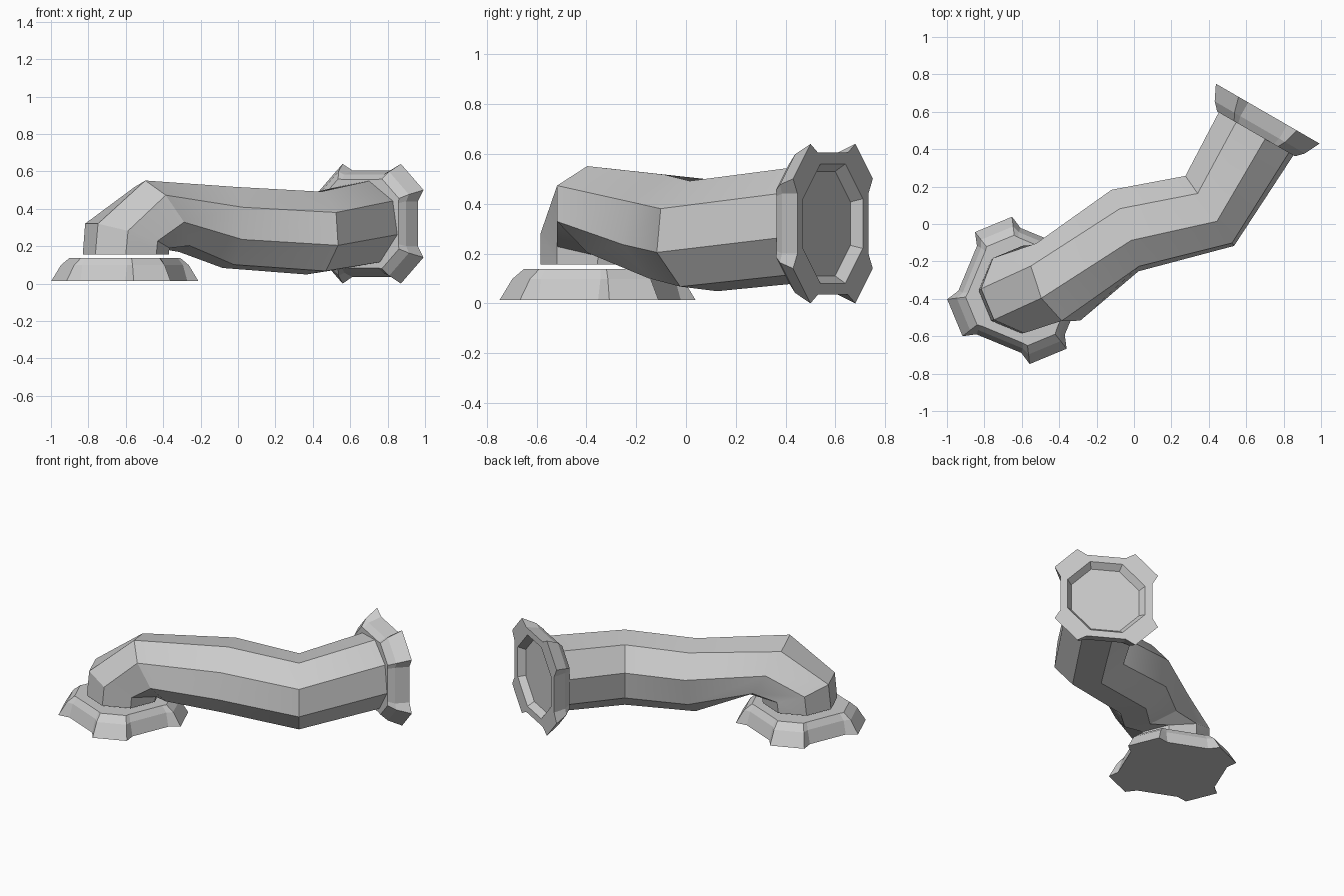
import bpy, bmesh
from math import sin, cos, radians
from mathutils import Vector

if "Cube" in bpy.data.objects:
    bpy.data.objects.remove(bpy.data.objects["Cube"])


def loft(name, rings, cap_start=True, cap_end=True):
    """Skin a list of equal-length point rings and cap the ends."""
    bm = bmesh.new()
    vs = [[bm.verts.new(p) for p in ring] for ring in rings]
    n = len(vs[0])
    for a, b in zip(vs, vs[1:]):
        for i in range(n):
            j = (i + 1) % n
            bm.faces.new((a[i], a[j], b[j], b[i]))
    if cap_start:
        bm.faces.new(vs[0][::-1])
    if cap_end:
        bm.faces.new(vs[-1])
    bmesh.ops.remove_doubles(bm, verts=bm.verts, dist=0.0005)
    bmesh.ops.recalc_face_normals(bm, faces=bm.faces)
    me = bpy.data.meshes.new(name)
    bm.to_mesh(me)
    bm.free()
    ob = bpy.data.objects.new(name, me)
    bpy.context.collection.objects.link(ob)
    return ob


def four_way(quadrant):
    """Repeat a quarter outline around the centre."""
    pts = []
    for _ in range(4):
        pts += quadrant
        quadrant = [(-y, x) for x, y in quadrant]
    return pts


def flange(name, origin, right, up, axis, scale=1.0, recess=False):
    """Four-eared flange narrowing along axis, optional octagonal recess."""
    o, r, u, ax = map(Vector, (origin, right, up, axis))
    layers = []
    if recess:
        for h, a, b in ((0.04, 0.21, 0.087), (0, 0.24, 0.10)):
            layers.append((h, [(a, b), (a, b), (b, a), (b, a)]))
    for h, e, n, a in ((0, 1, 0.285, 0.12), (0.085, 0.87, 0.262, 0.12),
                       (0.125, 0.75, 0.237, 0.11)):
        layers.append((h, [(n, a), (0.32 * e, 0.18 * e),
                           (0.18 * e, 0.32 * e), (a, n)]))
    rings = [[o + ax * h + (r * x + u * y) * scale for x, y in four_way(q)]
             for h, q in layers]
    return loft(name, rings)


# Floor flange, turned 22.5 degrees
c, s = cos(radians(22.5)), sin(radians(22.5))
flange("floor_flange", (-0.605, -0.355, 0.013), (c, -s, 0), (s, c, 0),
       (0, 0, 1), scale=1.08)

# Open-end flange, facing 60 degrees from x
c, s = cos(radians(60)), sin(radians(60))
flange("end_flange", (0.715, 0.59, 0.32), (s, -c, 0), (0, 0, 1),
       (-c, -s, 0), recess=True)

# Octagonal pipe: centre, right vector, up vector, radius, roll
stations = [
    ((-0.600, -0.355, 0.155), (0.383, -0.924, 0), (-0.924, -0.383, 0), 0.230, 0),
    ((-0.592, -0.350, 0.255), (0.383, -0.924, 0), (-0.88, -0.365, 0.30), 0.235, 0),
    ((-0.405, -0.310, 0.360), (0.36, -0.93, 0.10), (-0.50, -0.10, 0.80), 0.240, 6),
    ((-0.048, -0.035, 0.300), (0.33, -0.94, 0), (0.05, 0.05, 0.95), 0.238, 6),
    ((0.405, 0.070, 0.270), (0.57, -0.82, 0), (0, 0, 0.97), 0.238, 6),
    ((0.665, 0.503, 0.320), (0.866, -0.5, 0), (0, 0, 1), 0.238, 9),
]
rings = []
for centre, right, up, rad, roll in stations:
    angles = [radians(22.5 + 45 * k + roll) for k in range(8)]
    rings.append([Vector(centre) + rad * (Vector(right) * cos(t) + Vector(up) * sin(t))
                  for t in angles])
pipe = loft("pipe", rings)
bpy.context.view_layer.objects.active = pipe
pipe.select_set(True)
bpy.ops.object.shade_smooth_by_angle(angle=radians(30))
